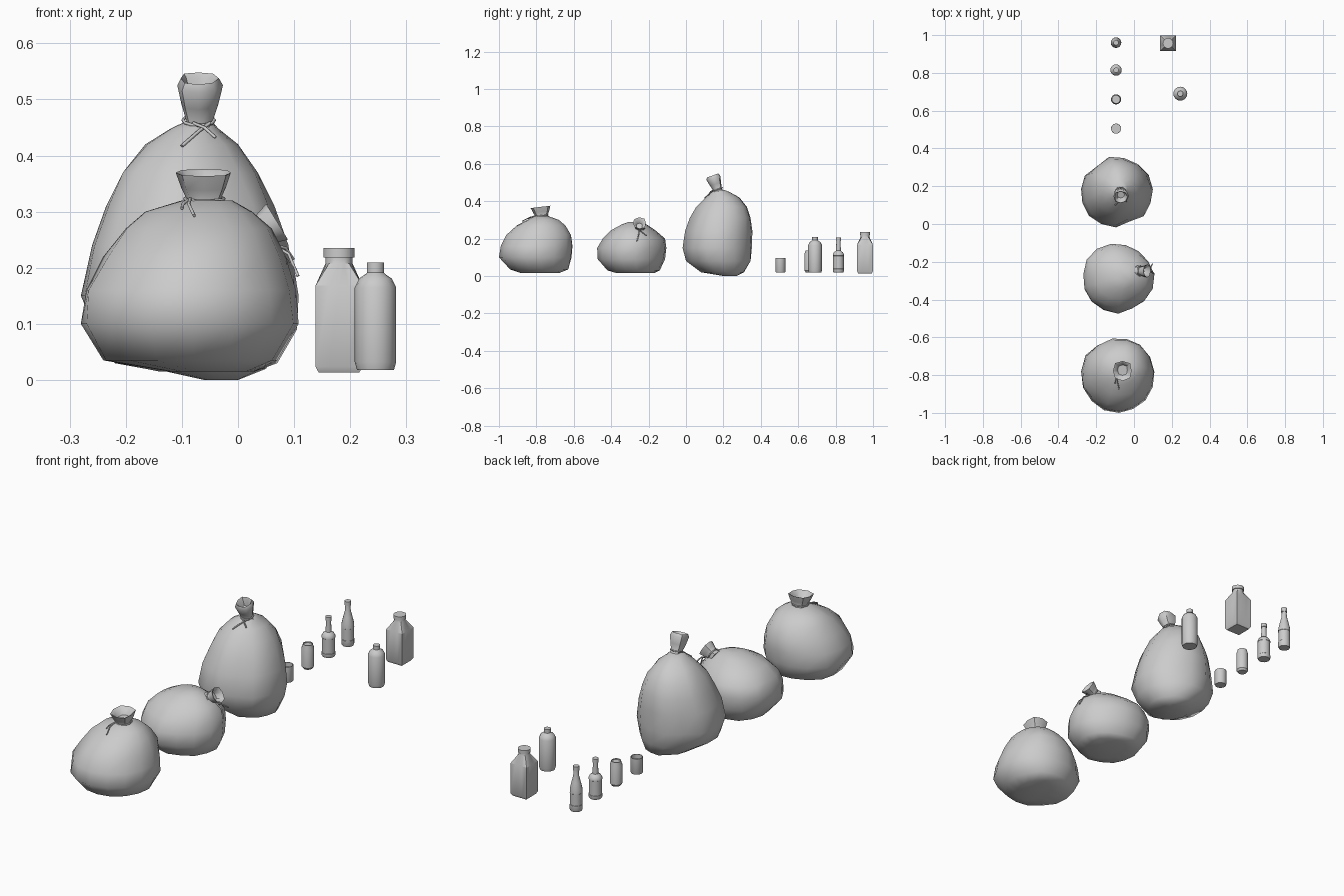
import bpy, bmesh, math, random
from mathutils import Vector

if "Cube" in bpy.data.objects:
    bpy.data.objects.remove(bpy.data.objects["Cube"])

random.seed(4)


def loft(name, rings, angle=40):
    """Skin a list of equal-length point rings and cap both ends."""
    bm = bmesh.new()
    loops = [[bm.verts.new(p) for p in ring] for ring in rings]
    n = len(loops[0])
    for a, b in zip(loops, loops[1:]):
        for i in range(n):
            j = (i + 1) % n
            bm.faces.new((a[i], a[j], b[j], b[i]))
    bm.faces.new(loops[0][::-1])
    bm.faces.new(loops[-1])
    bmesh.ops.recalc_face_normals(bm, faces=bm.faces)
    mesh = bpy.data.meshes.new(name)
    bm.to_mesh(mesh)
    bm.free()
    ob = bpy.data.objects.new(name, mesh)
    bpy.context.collection.objects.link(ob)
    bpy.ops.object.select_all(action='DESELECT')
    ob.select_set(True)
    bpy.context.view_layer.objects.active = ob
    bpy.ops.object.shade_smooth_by_angle(angle=math.radians(angle))
    return ob


def bag(name, sections, sides=15):
    """Lumpy sack; each section is z, x0, x1, y0, y1."""
    lumps = [random.uniform(0.93, 1.04) for _ in range(sides)]
    rings = []
    for z, x0, x1, y0, y1 in sections:
        pts = []
        for i in range(sides):
            a = 2 * math.pi * i / sides + 0.1
            r = lumps[i] * random.uniform(0.975, 1.025)
            pts.append((r * math.cos(a), r * math.sin(a)))
        xs, ys = [p[0] for p in pts], [p[1] for p in pts]
        rings.append([(x0 + (x - min(xs)) / (max(xs) - min(xs)) * (x1 - x0),
                       y0 + (y - min(ys)) / (max(ys) - min(ys)) * (y1 - y0), z)
                      for x, y in pts])
    return loft(name, rings, 60)


def knot(name, base, axis, profile, sides=8):
    """Gathered funnel along an axis; profile is (radius, distance)."""
    rot = Vector((0, 0, 1)).rotation_difference(Vector(axis))
    wob = [random.uniform(0.88, 1.08) for _ in range(sides)]
    rings = []
    for r, d in profile:
        rings.append([Vector(base) + rot @ Vector((
            r * wob[i] * math.cos(2 * math.pi * i / sides),
            r * wob[i] * math.sin(2 * math.pi * i / sides), d))
            for i in range(sides)])
    return loft(name, rings, 50)


def cord(name, points, closed=False, radius=0.003):
    cu = bpy.data.curves.new(name, 'CURVE')
    cu.dimensions = '3D'
    cu.bevel_depth = radius
    cu.bevel_resolution = 1
    cu.use_fill_caps = True
    sp = cu.splines.new('POLY')
    sp.points.add(len(points) - 1)
    for p, co in zip(sp.points, points):
        p.co = (*co, 1)
    sp.use_cyclic_u = closed
    ob = bpy.data.objects.new(name, cu)
    bpy.context.collection.objects.link(ob)
    bpy.ops.object.select_all(action='DESELECT')
    ob.select_set(True)
    bpy.context.view_layer.objects.active = ob
    bpy.ops.object.convert(target='MESH')


def tie(name, center, axis, r):
    rot = Vector((0, 0, 1)).rotation_difference(Vector(axis))
    cord(name, [Vector(center) + rot @ Vector((r * math.cos(k * math.pi / 6),
                r * math.sin(k * math.pi / 6), 0)) for k in range(12)], True)


def vessel(name, x, y, profile, sides=16):
    """Turned container; profile is (radius, z) or (half width, z, squareness)."""
    rings = []
    for r, z, *sq in profile:
        s = sq[0] if sq else 0
        ring = []
        for i in range(sides):
            a = 2 * math.pi * i / sides
            c, d = math.cos(a), math.sin(a)
            k = r * (1 + s * (1 / max(abs(c), abs(d)) - 1))
            ring.append((x + k * c, y + k * d, z))
        rings.append(ring)
    return loft(name, rings, 30)


# Front bag
bag("front_bag", [
    (.015, -.12, .02, -.88, -.68), (.035, -.24, .07, -.94, -.63),
    (.10, -.28, .108, -1.0, -.612), (.16, -.27, .103, -.99, -.607),
    (.22, -.24, .085, -.96, -.615), (.27, -.20, .06, -.905, -.645),
    (.30, -.165, .025, -.85, -.68), (.320, -.10, -.01, -.81, -.735)])
ax = (0, -.12, 1)
knot("front_bag_knot", (-.06, -.770, .308), ax,
     [(.036, 0), (.033, .015), (.043, .035), (.053, .062), (.047, .060), (.028, .03)])
tie("front_bag_tie", (-.06, -.772, .323), ax, .035)
cord("front_bag_string_left", [(-.085, -.80, .323), (-.088, -.835, .314), (-.078, -.875, .293)])
cord("front_bag_string_right", [(-.085, -.80, .323), (-.098, -.83, .314), (-.10, -.845, .306)])

# Middle bag, neck leaning to the right
bag("middle_bag", [
    (.015, -.14, .03, -.37, -.17), (.03, -.22, .07, -.42, -.14),
    (.09, -.262, .105, -.472, -.112), (.15, -.268, .108, -.475, -.105),
    (.20, -.245, .10, -.445, -.112), (.245, -.20, .065, -.40, -.165),
    (.275, -.14, .015, -.345, -.21), (.288, -.08, -.02, -.31, -.25)])
ax = (.85, 0, .52)
knot("middle_bag_knot", (.02, -.25, .252), ax,
     [(.034, 0), (.025, .018), (.032, .035), (.039, .058), (.033, .056), (.018, .03)])
tie("middle_bag_tie", (.035, -.25, .261), ax, .027)
cord("middle_bag_string_left", [(.058, -.25, .243), (.09, -.252, .225), (.107, -.262, .185)])
cord("middle_bag_string_right", [(.058, -.25, .243), (.085, -.235, .235), (.098, -.21, .215)])

# Tall back bag
bag("tall_bag", [
    (0, -.06, 0, .2, .27), (.02, -.15, .05, .08, .31),
    (.08, -.25, .085, 0, .345), (.15, -.28, .10, -.018, .352),
    (.24, -.26, .09, -.005, .355), (.31, -.235, .065, .02, .345),
    (.37, -.205, .035, .055, .325), (.42, -.165, .0, .105, .285),
    (.448, -.12, -.035, .135, .235), (.46, -.095, -.045, .15, .205)])
ax = (0, -.35, 1)
knot("tall_bag_knot", (-.07, .175, .445), ax,
     [(.032, 0), (.025, .018), (.035, .05), (.043, .085), (.036, .098), (.031, .092), (.02, .06)])
tie("tall_bag_tie", (-.07, .168, .463), ax, .028)
cord("tall_bag_string_left", [(-.05, .145, .458), (-.068, .13, .445), (-.10, .10, .417)])
cord("tall_bag_string_right", [(-.08, .145, .458), (-.06, .13, .45), (-.04, .12, .432)])

# Cup and can
vessel("open_cup", -.095, .505, [(.025, .02), (.027, .024), (.027, .095), (.024, .095), (.024, .075)])
vessel("drink_can", -.095, .66, [(.020, .02), (.027, .03), (.027, .118), (.022, .132),
                                 (.022, .136), (.019, .136), (.019, .131)])

# Round bottles
vessel("long_neck_bottle", -.095, .815, [
    (.027, .02), (.030, .026), (.030, .038), (.029, .039), (.029, .108), (.030, .109), (.030, .115),
    (.024, .127), (.013, .135), (.011, .188), (.014, .188), (.014, .206)])
vessel("tapered_bottle", -.095, .96, [
    (.025, .016), (.028, .022), (.028, .045), (.027, .046), (.027, .10), (.028, .101), (.027, .12),
    (.020, .15), (.013, .178), (.011, .205), (.014, .205), (.014, .225)])
vessel("round_bottle", .245, .69, [
    (.033, .018), (.037, .032), (.037, .165), (.029, .181), (.017, .189),
    (.014, .192), (.0155, .192), (.0155, .209)])

# Square jug with round neck and cap
vessel("square_jug", .18, .957, [
    (.036, .013, 1), (.042, .024, 1), (.042, .168, 1), (.024, .208, .1), (.024, .218)])
vessel("square_jug_cap", .18, .957, [(.028, .218), (.028, .235)])
